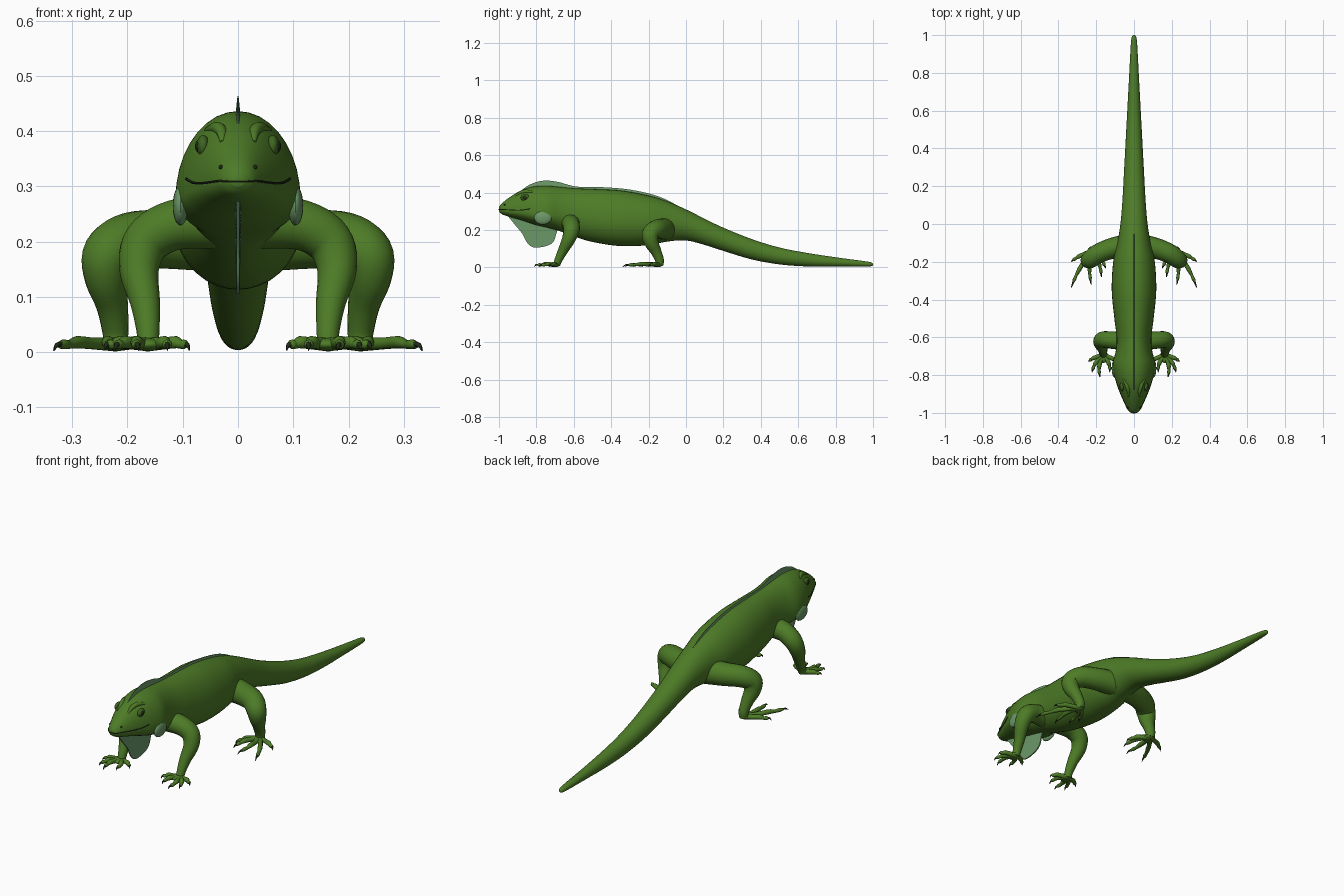
import bpy, bmesh, math
from mathutils import Vector, Matrix

if "Cube" in bpy.data.objects:
    bpy.data.objects.remove(bpy.data.objects["Cube"])


def material(name, rgb):
    m = bpy.data.materials.new(name)
    m.diffuse_color = (*rgb, 1)
    m.use_nodes = True
    m.node_tree.nodes["Principled BSDF"].inputs["Base Color"].default_value = m.diffuse_color
    return m


SKIN = material("green_skin", (0.075, 0.2, 0.02))
PALE = material("pale_green", (0.15, 0.32, 0.14))
DARK = material("dark_claw", (0.015, 0.025, 0.01))
LID = material("eyelid_green", (0.05, 0.13, 0.015))


def smooth(rows, n):
    """Catmull-Rom resampling of tuples of any length."""
    out = []
    for i in range(len(rows) - 1):
        a, b, c, d = (rows[max(0, min(len(rows) - 1, i + k))] for k in (-1, 0, 1, 2))
        for s in range(n):
            t = s / n
            out.append(tuple(0.5 * (2 * q + (r - p) * t + (2 * p - 5 * q + 4 * r - u) * t * t
                                    + (3 * q - p - 3 * r + u) * t ** 3)
                             for p, q, r, u in zip(a, b, c, d)))
    return out + [tuple(rows[-1])]


def loft(bm, rings):
    """Skin a list of rings and cap both ends."""
    vs = [[bm.verts.new(p) for p in ring] for ring in rings]
    n = len(vs[0])
    for a, b in zip(vs, vs[1:]):
        for i in range(n):
            j = (i + 1) % n
            bm.faces.new((a[i], a[j], b[j], b[i]))
    bm.faces.new(vs[0])
    bm.faces.new(vs[-1])


def tube(bm, rows, sides=14, n=5, flat=1.0):
    """Tapered tube through rows of (x, y, z, radius)."""
    pts = smooth(rows, n)
    cen = [Vector(p[:3]) for p in pts]
    rings, side, old = [], None, None
    for i, c in enumerate(cen):
        t = (cen[min(i + 1, len(cen) - 1)] - cen[max(i - 1, 0)]).normalized()
        if side is None:
            side = t.cross(Vector((0, 0, 1)))
            if side.length < 0.01:
                side = Vector((1, 0, 0))
        else:
            side = old.rotation_difference(t) @ side
        side = (side - t * side.dot(t)).normalized()
        up, old, r = t.cross(side), t, pts[i][3]
        rings.append([c + r * (side * math.cos(k * math.tau / sides)
                               + up * flat * math.sin(k * math.tau / sides))
                      for k in range(sides)])
    loft(bm, rings)


def ball(bm, centre, size):
    bmesh.ops.create_uvsphere(bm, u_segments=20, v_segments=12, radius=1,
                              matrix=Matrix.Translation(centre) @ Matrix.Diagonal((*size, 1)))


def finish(bm, name, mat, mirror=False, angle=50):
    bmesh.ops.recalc_face_normals(bm, faces=bm.faces)
    me = bpy.data.meshes.new(name)
    bm.to_mesh(me)
    bm.free()
    ob = bpy.data.objects.new(name, me)
    bpy.context.collection.objects.link(ob)
    me.materials.append(mat)
    if mirror:
        ob.modifiers.new("mirror", 'MIRROR').use_mirror_merge = False
    bpy.ops.object.select_all(action='DESELECT')
    ob.select_set(True)
    bpy.context.view_layer.objects.active = ob
    bpy.ops.object.shade_smooth_by_angle(angle=math.radians(angle))
    return ob


# Head, trunk and tail: y, bottom, height of widest point, top, half width
BODY = smooth([
    (-1.0, .300, .310, .322, .012), (-.985, .285, .308, .342, .030),
    (-.95, .272, .303, .370, .048), (-.90, .258, .298, .402, .070),
    (-.85, .242, .290, .424, .090), (-.80, .226, .280, .434, .106),
    (-.74, .212, .276, .436, .113), (-.67, .192, .280, .430, .096),
    (-.60, .166, .275, .423, .092), (-.50, .136, .260, .419, .104),
    (-.35, .114, .245, .411, .118), (-.20, .119, .240, .384, .110),
    (-.10, .138, .240, .353, .088), (0, .144, .225, .310, .072),
    (.10, .120, .188, .260, .063), (.20, .088, .148, .212, .057),
    (.35, .043, .095, .152, .049), (.50, .016, .060, .106, .041),
    (.65, .005, .039, .077, .033), (.80, .004, .028, .054, .025),
    (.95, .004, .019, .034, .017), (.99, .006, .016, .027, .012),
    (1.0, .012, .016, .020, .004)], 5)


def section(y):
    for a, b in zip(BODY, BODY[1:]):
        if a[0] <= y <= b[0]:
            f = (y - a[0]) / (b[0] - a[0])
            return [p + (q - p) * f for p, q in zip(a, b)]
    return BODY[-1]


def skin_x(y, z):
    """Half width of the body surface at y, z."""
    _, bot, mid, top, w = section(y)
    s = (z - mid) / ((top - mid) if z > mid else (mid - bot))
    return w * math.sqrt(max(0, 1 - s * s))


bm = bmesh.new()
rings = []
for y, bot, mid, top, w in BODY:
    ring = []
    for k in range(36):
        c, s = math.cos(k * math.tau / 36), math.sin(k * math.tau / 36)
        ring.append((w * c, y, mid + s * ((top - mid) if s > 0 else (mid - bot))))
    rings.append(ring)
loft(bm, rings)
finish(bm, "body_and_tail", SKIN)

# Crest along the back: y, top height
bm = bmesh.new()
crest = smooth([(-.88, .412), (-.84, .440), (-.79, .459), (-.74, .464), (-.68, .456),
                (-.62, .439), (-.56, .430), (-.45, .429), (-.30, .416), (-.15, .381), (-.04, .328)], 4)
loft(bm, [[(-.005, y, section(y)[3] - .012), (.005, y, section(y)[3] - .012),
           (.001, y, z), (-.001, y, z)] for y, z in crest])
finish(bm, "back_crest", PALE, angle=30)

# Dewlap: y, bottom height, tapering to a thin lower edge
bm = bmesh.new()
flap = smooth([(-.95, .272), (-.91, .222), (-.875, .18), (-.85, .133), (-.815, .107),
               (-.755, .112), (-.71, .135), (-.69, .19), (-.67, .225)], 4)
loft(bm, [[(-.006, y, section(y)[1] + .02), (.006, y, section(y)[1] + .02),
           (.003, y, z), (-.003, y, z)] for y, z in flap])
finish(bm, "dewlap", PALE, angle=30)

# Mouth line wrapped round the snout
bm = bmesh.new()
half = []
for y, z in [(-.995, .309), (-.98, .310), (-.95, .308), (-.91, .306), (-.87, .307), (-.835, .314)]:
    half.append((skin_x(y, z), y, z, .0025))
tube(bm, [(-x, y, z, r) for x, y, z, r in reversed(half)] + [(0, -1.0, .309, .0025)] + half, sides=6, n=4)
finish(bm, "mouth_line", DARK)

# Eyes, lids, nostrils and cheek shields
ex = skin_x(-.86, .373)
bm = bmesh.new()
ball(bm, (ex - .004, -.86, .373), (.012, .024, .020))
finish(bm, "eyelids", LID, True)
bm = bmesh.new()
ball(bm, (ex + .003, -.862, .373), (.008, .012, .012))
finish(bm, "eyes", DARK, True)
bm = bmesh.new()
tube(bm, [(skin_x(y, z) - .004, y, z, r) for y, z, r in
          [(-.915, .380, .004), (-.885, .398, .010), (-.855, .406, .011), (-.82, .402, .005)]], 10)
finish(bm, "brow_ridges", SKIN, True)
bm = bmesh.new()
ball(bm, (skin_x(-.97, .335), -.97, .335), (.004, .006, .004))
finish(bm, "nostrils", DARK, True)
bm = bmesh.new()
ball(bm, (skin_x(-.765, .265) - .006, -.765, .265), (.014, .047, .036))
finish(bm, "cheek_shields", PALE, True)

# Legs: x, y, z, radius from shoulder or hip to ankle
LEGS = {
    "front": [(.03, -.62, .238, .052), (.115, -.615, .230, .046), (.165, -.612, .200, .043),
              (.179, -.628, .150, .036), (.168, -.658, .090, .027), (.163, -.682, .040, .021),
              (.163, -.692, .012, .019)],
    "hind": [(.02, -.11, .205, .062), (.12, -.13, .205, .055), (.195, -.160, .202, .051),
             (.235, -.190, .178, .046), (.239, -.185, .135, .039), (.228, -.160, .085, .029),
             (.222, -.142, .040, .024), (.222, -.142, .012, .021)]}
# Toe tips: x, y
TOES = {"front": [(.088, -.735), (.128, -.785), (.180, -.812), (.222, -.785), (.242, -.728)],
        "hind": [(.150, -.235), (.172, -.282), (.225, -.325), (.333, -.338), (.334, -.200)]}

for kind, path in LEGS.items():
    bm = bmesh.new()
    tube(bm, path, sides=18)
    finish(bm, kind + "_legs", SKIN, True)

    ax, ay = path[-1][:2]
    foot, claws = bmesh.new(), bmesh.new()
    ball(foot, (ax, ay - .012, .014), (.028, .032, .012))
    for tx, ty in TOES[kind]:
        d = Vector((tx - ax, ty - ay))

        def at(f, z, r):
            # toes leave the foot sideways, then bend forward
            bend = .012 * math.sin(math.pi * f) * (1 if d.x > 0 else -1)
            return (ax + d.x * f + bend, ay + d.y * f, z, r)

        tube(foot, [at(0, .014, .013), at(.3, .016, .011), at(.5, .018, .0115),
                    at(.65, .014, .008), at(.77, .014, .009), at(.86, .012, .005)], 10, 3)
        tube(claws, [at(.82, .014, .0055), at(.92, .013, .004), at(1, .003, .0008)], 8, 3)
    finish(foot, kind + "_feet", SKIN, True)
    finish(claws, kind + "_claws", DARK, True)
